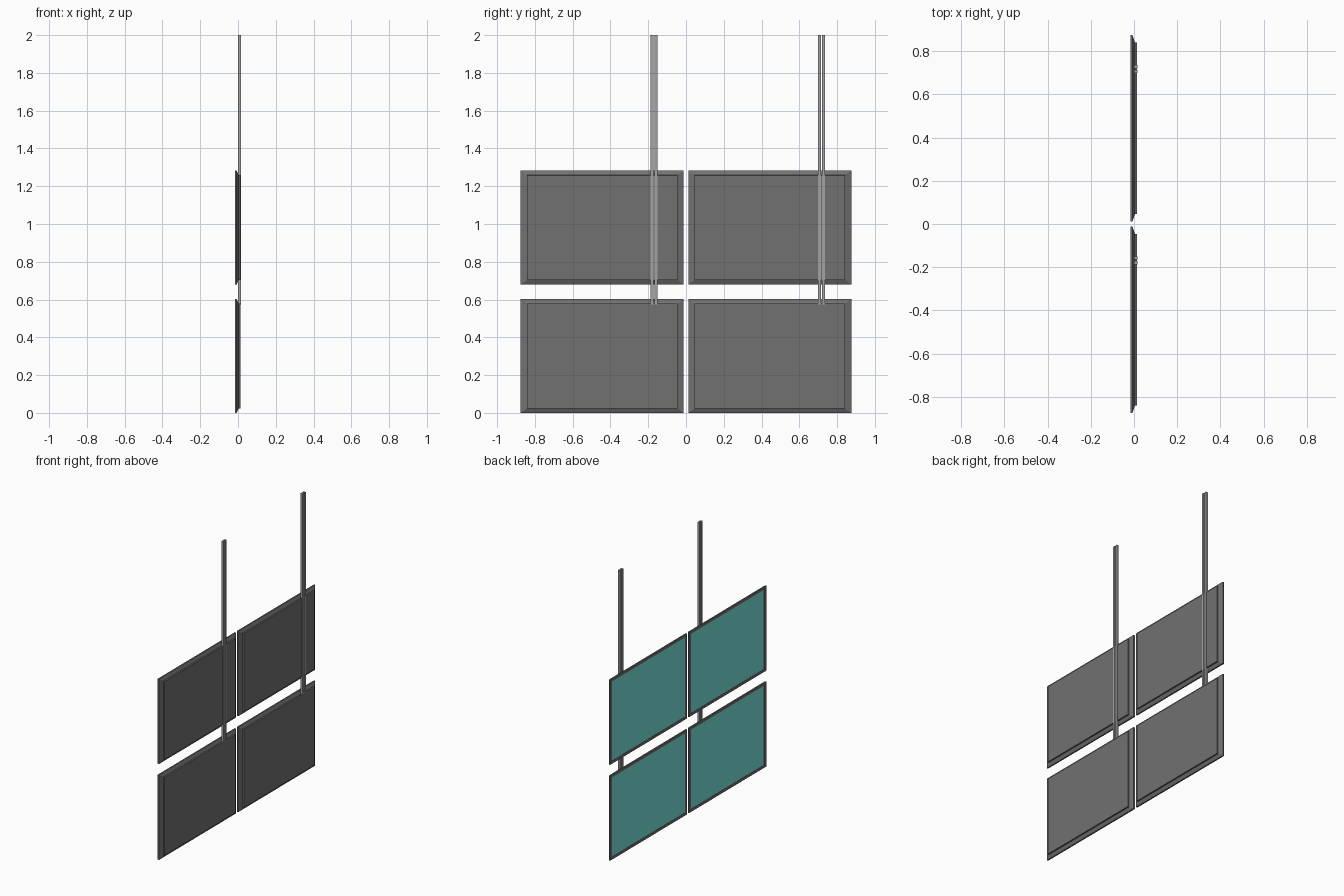
import bpy, bmesh

if "Cube" in bpy.data.objects:
    bpy.data.objects.remove(bpy.data.objects["Cube"])

W, H = 0.863, 0.602            # panel size
X_FRONT, X_RIM, X_BACK = -0.017, -0.007, 0.013


def material(name, rgb):
    m = bpy.data.materials.new(name)
    m.diffuse_color = (*rgb, 1)
    m.use_nodes = True
    m.node_tree.nodes["Principled BSDF"].inputs["Base Color"].default_value = m.diffuse_color
    return m


def loft(name, rings, loc, mat):
    """Join equal-sized rings of points into a closed solid."""
    bm = bmesh.new()
    vs = [[bm.verts.new(p) for p in r] for r in rings]
    n = len(vs[0])
    for a, b in zip(vs, vs[1:]):
        for i in range(n):
            j = (i + 1) % n
            bm.faces.new((a[i], a[j], b[j], b[i]))
    bm.faces.new(vs[0])
    bm.faces.new(vs[-1])
    bmesh.ops.recalc_face_normals(bm, faces=bm.faces[:])
    me = bpy.data.meshes.new(name)
    bm.to_mesh(me)
    bm.free()
    me.materials.append(mat)
    ob = bpy.data.objects.new(name, me)
    bpy.context.collection.objects.link(ob)
    ob.location = loc
    return ob


def rect(x, dy, dz):
    """Panel outline at depth x, inset by dy and dz."""
    y, z = W / 2 - dy, H / 2 - dz
    return [(x, -y, -z), (x, y, -z), (x, y, z), (x, -y, z)]


teal = material("screen_teal", (0.19, 0.77, 0.72))
dark = material("housing_dark", (0.165, 0.165, 0.165))
metal = material("pole_grey", (0.36, 0.36, 0.36))

for row, z in (("lower", H / 2), ("upper", 0.68 + H / 2)):
    for side, y in (("left", -0.4435), ("right", 0.4435)):
        # housing: recessed front, thin rim, sloped edge and raised back
        loft(f"{row}_{side}_housing", [
            rect(X_FRONT + 0.004, 0.022, 0.019),
            rect(X_FRONT, 0.022, 0.019),
            rect(X_FRONT, 0, 0),
            rect(X_RIM, 0, 0),
            rect(0.004, 0.033, 0.023),
            rect(X_BACK, 0.034, 0.024)], (0, y, z), dark)
        # display surface set into the frame
        loft(f"{row}_{side}_screen", [
            rect(X_FRONT + 0.004, 0.022, 0.019),
            rect(X_FRONT + 0.002, 0.022, 0.019)], (0, y, z), teal)

# hanging poles, each a pair of slim bars with a narrow slot between
for side, y in (("left", -0.169), ("right", 0.717)):
    for bar, dy in (("outer", -0.011), ("inner", 0.011)):
        w, x0, x1 = 0.0075, 0.001, 0.017
        section = [(x0, -w), (x1, -w), (x1, w), (x0, w)]
        loft(f"{side}_{bar}_hanging_bar",
             [[(px, py, pz) for px, py in section] for pz in (0.575, 2.0)],
             (0, y + dy, 0), metal)
